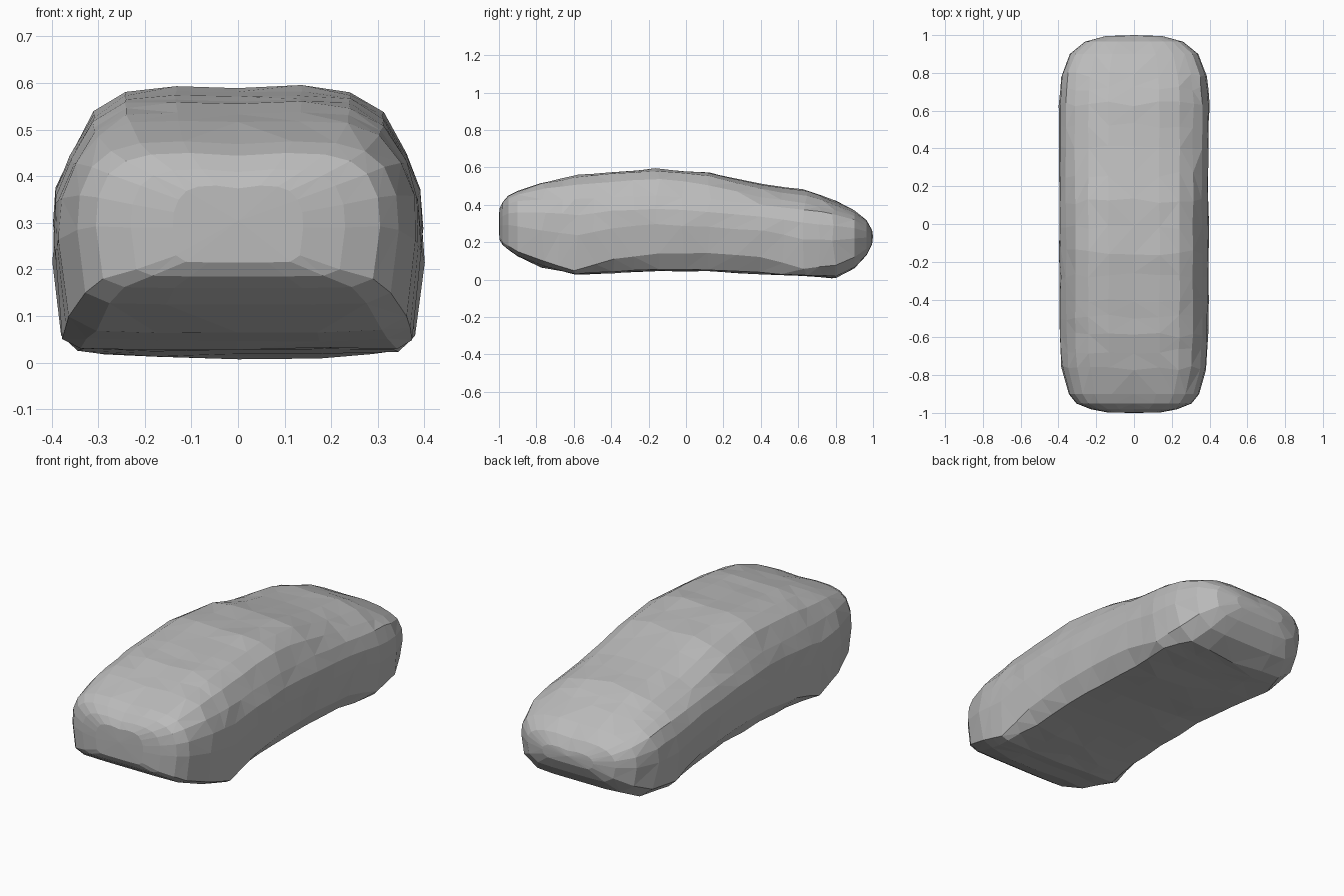
import bpy, bmesh, random
from mathutils import Vector

cube = bpy.data.objects.get("Cube")
if cube:
    bpy.data.objects.remove(cube)

random.seed(4)

grey = bpy.data.materials.new("body grey")
grey.use_nodes = True
colour = (0.5, 0.5, 0.5, 1)
grey.diffuse_color = colour
grey.node_tree.nodes["Principled BSDF"].inputs["Base Color"].default_value = colour

# Stations nose to tail:
# y, half width, floor, sill, shoulder, roof, floor tuck, roof fullness
STATIONS = [
    (-0.998, 0.14, 0.215, 0.23, 0.35, 0.38, 0.8, 1),
    (-0.98, 0.23, 0.185, 0.20, 0.38, 0.415, 0.8, 1),
    (-0.95, 0.305, 0.16, 0.18, 0.405, 0.45, 0.8, 1),
    (-0.90, 0.345, 0.125, 0.15, 0.42, 0.475, 0.8, 1),
    (-0.76, 0.383, 0.065, 0.10, 0.43, 0.52, 0.8, 1),
    (-0.59, 0.395, 0.03, 0.05, 0.43, 0.56, 0.86, 0.95),
    (-0.40, 0.395, 0.035, 0.11, 0.44, 0.575, 0.8, 1),
    (-0.15, 0.395, 0.045, 0.14, 0.45, 0.593, 0.8, 1),
    (0.12, 0.395, 0.045, 0.14, 0.43, 0.575, 0.8, 0.85),
    (0.40, 0.395, 0.03, 0.12, 0.40, 0.515, 0.8, 0.6),
    (0.64, 0.398, 0.02, 0.06, 0.375, 0.487, 0.86, 0.5),
    (0.79, 0.385, 0.01, 0.075, 0.35, 0.43, 0.75, 0.5),
    (0.90, 0.34, 0.06, 0.12, 0.32, 0.375, 0.72, 0.6),
    (0.965, 0.26, 0.13, 0.165, 0.285, 0.32, 0.75, 0.8),
    (0.995, 0.15, 0.19, 0.205, 0.25, 0.265, 0.8, 1),
]
STEPS = 2          # interpolated rings per long station gap


def refined_stations():
    """Refine the station list with straight interpolation."""
    rings = []
    for a, b in zip(STATIONS, STATIONS[1:]):
        count = STEPS if b[0] - a[0] > 0.15 else 1
        for i in range(count):
            t = i / count
            rings.append([p + (q - p) * t for p, q in zip(a, b)])
    return rings + [list(STATIONS[-1])]


def section(y, w, floor, sill, shoulder, roof, tuck, full):
    """Closed cross-section, mirrored about the centre plane."""
    waist = sill + (shoulder - sill) * 0.5
    rise = roof - shoulder
    half = [
        (0.45 * w, floor),
        (tuck * w, floor + 0.1 * (sill - floor)),
        (0.95 * w, sill),
        (w, waist),
        (0.985 * w, waist + 0.55 * (shoulder - waist)),
        (0.91 * w, shoulder),
        (0.79 * w, shoulder + 0.62 * full * rise),
        (0.61 * w, shoulder + (0.4 + 0.53 * full) * rise),
        (0.34 * w, shoulder + (0.8 + 0.2 * full) * rise),
    ]
    ring = [(0, floor)] + half + [(0, roof - 0.006)]
    ring += [(-x, z) for x, z in reversed(half)]
    return [Vector((x, y, z)) for x, z in ring]


# Lofted body shell with slightly uneven facets
bm = bmesh.new()
loops = []
rings = refined_stations()
for k, r in enumerate(rings):
    pts = section(*r)
    if 3 < k < len(rings) - 3:
        for p in pts:
            p += Vector([random.uniform(-d, d) for d in (0.003, 0.016, 0.003)])
    loops.append([bm.verts.new(p) for p in pts])

n = len(loops[0])
for a, b in zip(loops, loops[1:]):
    for i in range(n):
        j = (i + 1) % n
        bm.faces.new((a[i], a[j], b[j], b[i]))

# Shallow domed nose and tail caps
for loop, y in ((loops[0], -1.0), (loops[-1], 1.0)):
    z = sum(v.co.z for v in loop) / n
    tip = bm.verts.new((0, y, z))
    for i in range(n):
        bm.faces.new((loop[i], loop[(i + 1) % n], tip))

bmesh.ops.recalc_face_normals(bm, faces=bm.faces)
bmesh.ops.triangulate(bm, faces=bm.faces, quad_method='SHORT_EDGE')

mesh = bpy.data.meshes.new("car_body")
bm.to_mesh(mesh)
bm.free()
mesh.materials.append(grey)
body = bpy.data.objects.new("car_body", mesh)
bpy.context.collection.objects.link(body)
